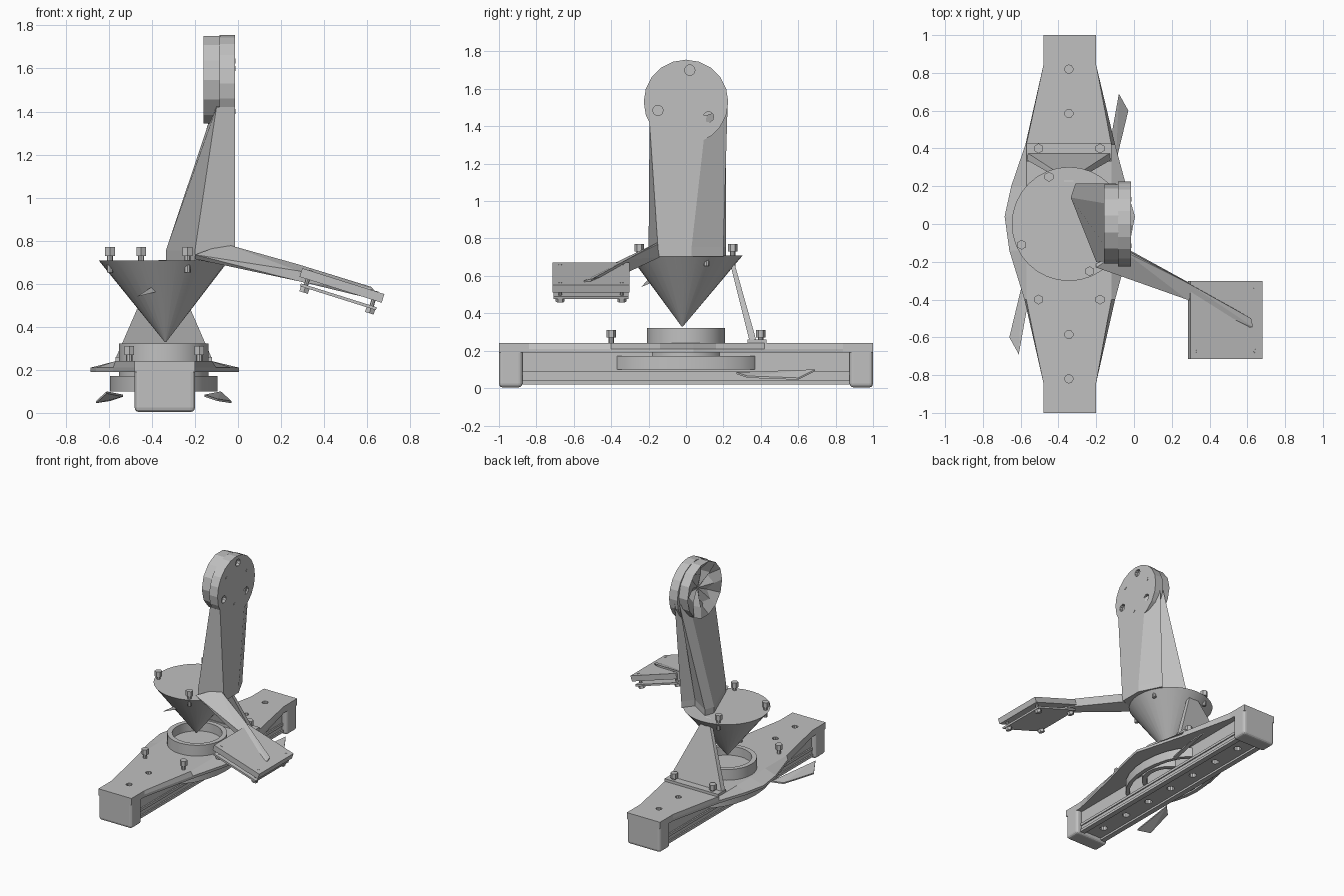
import bpy, bmesh, math
from mathutils import Vector, Matrix

if "Cube" in bpy.data.objects:
    bpy.data.objects.remove(bpy.data.objects["Cube"])

CX = -0.345  # centre line of the base
grey = bpy.data.materials.new("plain grey")
grey.diffuse_color = (0.53, 0.53, 0.53, 1)
grey.use_nodes = True
grey.node_tree.nodes["Principled BSDF"].inputs["Base Color"].default_value = grey.diffuse_color


def finish(name, bm, smooth=False):
    bmesh.ops.recalc_face_normals(bm, faces=bm.faces)
    me = bpy.data.meshes.new(name)
    bm.to_mesh(me)
    bm.free()
    me.materials.append(grey)
    if smooth:
        me.shade_smooth()
        me.set_sharp_from_angle(angle=math.radians(32))
    ob = bpy.data.objects.new(name, me)
    bpy.context.collection.objects.link(ob)
    return ob


def loft(name, rings, smooth=False, closed=False):
    """Skin rings with equal point counts; cap the ends or join last to first."""
    bm = bmesh.new()
    vs = [[bm.verts.new(p) for p in r] for r in rings]
    n = len(vs[0])
    pairs = list(zip(vs, vs[1:])) + ([(vs[-1], vs[0])] if closed else [])
    for a, b in pairs:
        for i in range(n):
            j = (i + 1) % n
            bm.faces.new((a[i], a[j], b[j], b[i]))
    if not closed:
        bm.faces.new(vs[0])
        bm.faces.new(vs[-1])
    return finish(name, bm, smooth)


def hull(name, pts):
    bm = bmesh.new()
    for p in pts:
        bm.verts.new(p)
    bmesh.ops.convex_hull(bm, input=bm.verts)
    return finish(name, bm)


def box(name, lo, hi, bevel=0, turn=0):
    bm = bmesh.new()
    bmesh.ops.create_cube(bm, size=1)
    lo, hi = Vector(lo), Vector(hi)
    size = hi - lo
    bm.transform(Matrix.Translation((lo + hi) / 2) @ Matrix.Rotation(turn, 4, 'Y')
                 @ Matrix.Diagonal((*size, 1)))
    ob = finish(name, bm)
    if bevel:
        m = ob.modifiers.new("round", 'BEVEL')
        m.width, m.segments = bevel, 3
    return ob


def circle(c, r, n, axis='z', ry=None):
    out = []
    for i in range(n):
        a = math.tau * i / n
        u, v = r * math.cos(a), (ry or r) * math.sin(a)
        off = (u, v, 0) if axis == 'z' else (0, u, v)
        out.append(tuple(Vector(c) + Vector(off)))
    return out


def tube(name, z0, z1, r, wall, n=32, ry=None):
    c0, c1 = (CX, 0, z0), (CX, 0, z1)
    inner = (ry or r) - wall
    loft(name, [circle(c0, r, n, ry=ry), circle(c1, r, n, ry=ry),
                circle(c1, r - wall, n, ry=inner), circle(c0, r - wall, n, ry=inner)], True, True)


def rod(name, p, q, r, n=8):
    p, q = Vector(p), Vector(q)
    bm = bmesh.new()
    bmesh.ops.create_cone(bm, cap_ends=True, segments=n, radius1=r, radius2=r, depth=(q - p).length)
    bm.transform(Matrix.Translation((p + q) / 2)
                 @ Vector((0, 0, 1)).rotation_difference(q - p).to_matrix().to_4x4())
    return finish(name, bm)


def bolt(name, p, up, shank, head=0.04, r=0.026):
    """Hex head on top of p, shank going down through it."""
    p, up = Vector(p), Vector(up).normalized()
    rod(name + "_head", p + up * (shank * 0.4), p + up * (shank * 0.4 + head), r, 6)
    rod(name + "_shank", p - up * shank, p + up * shank * 0.5, r * 0.55, 8)


def drill(ob, holes, r, axis='z'):
    """Cut round holes given as (x, y, z, length) about their centres."""
    bm = bmesh.new()
    turn = Matrix.Rotation(math.pi / 2, 4, 'Y') if axis == 'x' else Matrix()
    for x, y, z, d in holes:
        bmesh.ops.create_cone(bm, cap_ends=True, segments=10, radius1=r, radius2=r, depth=d,
                              matrix=Matrix.Translation((x, y, z)) @ turn)
    cut = finish(ob.name + "_cutter", bm)
    cut.hide_render = True
    cut.hide_viewport = True
    m = ob.modifiers.new("holes", 'BOOLEAN')
    m.object, m.operation, m.solver = cut, 'DIFFERENCE', 'EXACT'


# base plate: wide in the middle, sloping edges
right = [(-0.2, -1), (-0.2, -0.84), (-0.1, -0.4), (-0.03, -0.14), (0.005, 0.04),
         (-0.03, 0.16), (-0.1, 0.42), (-0.2, 0.84), (-0.2, 1)]
left = [(-0.48, 1), (-0.48, 0.84), (-0.575, 0.42), (-0.65, 0.2), (-0.685, 0.04),
        (-0.66, -0.14), (-0.58, -0.4), (-0.48, -0.84), (-0.48, -1)]
outline = right + left


def level(z, limit=1.0):
    return [(max(CX - limit, min(CX + limit, x)), y, z) for x, y in outline]


plate = loft("base_plate", [level(0.19), level(0.21), level(0.24, 0.225)])
drill(plate, [(CX, y, 0.22, 0.15) for y in (-0.82, -0.585, 0.585, 0.82)], 0.022)

# end feet, web and slotted rail under the plate
for s in (-1, 1):
    ys = sorted((s * 0.875, s * 1.0))
    box("end_foot", (-0.48, ys[0], 0.004), (-0.2, ys[1], 0.238), 0.02)
for x in (-0.44, -0.25):
    box("web", (x - 0.008, -0.88, 0.06), (x + 0.008, 0.88, 0.2))
    box("rail_lip", (x - 0.02, -0.88, 0.02), (x + 0.02, 0.88, 0.04))
    box("rail_rib", (x - 0.018, -0.88, 0.07), (x + 0.018, 0.88, 0.09))
rail = box("rail", (-0.45, -0.88, 0.035), (-0.24, 0.88, 0.075))
drill(rail, [(CX, y / 10, 0.06, 0.12) for y in (-7.5, -5, -2.5, 0, 2.5, 5, 7.5)], 0.028)

# skirt and hub rings in the middle
tube("skirt", 0.1, 0.172, 0.25, 0.03, 24, 0.41)
tube("hub_ring", 0.1, 0.322, 0.208, 0.035)
loft("hub_floor", [circle((CX, 0, z), 0.18, 24) for z in (0.2, 0.255)])

# thin tilted side fins, one turned half round from the other
for s in (-1, 1):
    hull("side_fin", [(CX + s * x, s * y, z + t) for t in (-0.005, 0.005) for x, y, z in
                      [(0.265, 0.69, 0.095), (0.315, 0.6, 0.05), (0.25, 0.33, 0.06),
                       (0.19, 0.27, 0.08)]])

# rear gusset with its foot bar
hull("gusset", [(-0.57, 0.38, 0.24), (-0.12, 0.38, 0.24), (-0.57, 0.34, 0.25), (-0.12, 0.34, 0.25),
                (-0.37, 0.25, 0.7), (-0.32, 0.25, 0.7), (-0.37, 0.225, 0.71), (-0.32, 0.225, 0.71)])
box("gusset_foot", (-0.57, 0.33, 0.235), (-0.12, 0.43, 0.26))
for x in (-0.505, -0.18):
    for y in (-0.4, 0.4):
        bolt("base_bolt", (x, y, 0.25), (0, 0, 1), 0.05)

# cone with flat top, a small spur and its bolts
loft("cone", [circle((-0.337, -0.02, 0.33), 0.004, 32), circle((CX, 0, 0.708), 0.302, 32)], True)
hull("cone_spur", [(-0.37, -0.18, 0.605), (-0.39, -0.18, 0.575), (-0.35, -0.17, 0.57), (-0.47, -0.24, 0.54)])
for x, y in ((-0.595, -0.11), (-0.45, 0.25), (-0.235, -0.25), (-0.1, 0.11)):
    bolt("cone_bolt", (x, y, 0.708), (0, 0, 1), 0.055)

# leaning column with a groove down its rear side
foot = [(-0.015, -0.15), (-0.015, 0.03), (-0.1, 0.2), (-0.16, 0.12), (-0.31, 0.215),
        (-0.335, 0.14), (-0.2, -0.2)]
top = [(-0.015, -0.195), (-0.015, 0.11), (-0.06, 0.222), (-0.075, 0.14), (-0.095, 0.215),
       (-0.1, 0.1), (-0.1, -0.195)]
loft("column", [[(x, y, 0.705) for x, y in foot], [(x, y, 0.755) for x, y in foot],
                [(x, y, 1.42 + max(0, y) * 0.35) for x, y in top]])

# head: drilled front plate plus a drum with a recessed pinwheel back
head = loft("head_plate", [circle((x, 0, 1.53), 0.226, 20, 'x') for x in (-0.085, -0.015)])
drill(head, [(-0.015, y, z, 0.05) for y, z in ((0.02, 1.7), (-0.15, 1.485), (0.12, 1.45))], 0.028, 'x')
N = 14
hub = (0, 0, 1.547)
wheel = [(-0.145 if i % 2 else -0.095, y, z) for i, (_, y, z) in enumerate(circle(hub, 0.13, N, 'x'))]
loft("head_drum", [circle((-0.08, 0, 1.547), 0.208, N, 'x'), circle((-0.16, 0, 1.547), 0.208, N, 'x'),
                   wheel, circle((-0.1, 0, 1.547), 0.012, N, 'x')])
for y, z in ((-0.115, 1.635), (0.13, 1.6), (-0.02, 1.4)):
    rod("head_pin", (-0.03, y, z), (-0.012, y, z), 0.012, 8)

# side arm reaching to the tray
hull("arm", [(-0.06, -0.14, 0.785), (-0.02, -0.15, 0.77), (-0.2, -0.23, 0.735), (-0.2, -0.21, 0.715),
             (-0.02, -0.14, 0.70), (0.28, -0.31, 0.69), (0.28, -0.4, 0.66),
             (0.29, -0.31, 0.62), (0.29, -0.4, 0.61)])
hull("arm_tip", [(0.28, -0.31, 0.69), (0.28, -0.4, 0.66), (0.29, -0.31, 0.62), (0.29, -0.4, 0.61),
                 (0.62, -0.5, 0.585), (0.63, -0.545, 0.575), (0.59, -0.55, 0.57), (0.62, -0.54, 0.53)])

# tilted tray, backing plate and bolts
TILT = math.radians(17.5)
down = Vector((-math.sin(TILT), 0, -math.cos(TILT)))
along = Vector((math.cos(TILT), 0, -math.sin(TILT)))
mid = Vector((0.483, -0.508, 0.592))
half = Vector((0.2, 0.207, 0.021))
box("tray", mid - half, mid + half, turn=TILT)
low = mid + down * 0.055
half = Vector((0.185, 0.2, 0.007))
box("tray_back", low - half, low + half, turn=TILT)
for u in (-0.16, 0.16):
    for v in (-0.165, 0.165):
        p = mid + along * u + Vector((0, v, 0))
        rod("tray_pin", p - down * 0.023, p + down * 0.08, 0.01, 8)
        rod("tray_nut", p + down * 0.06, p + down * 0.085, 0.024, 6)
